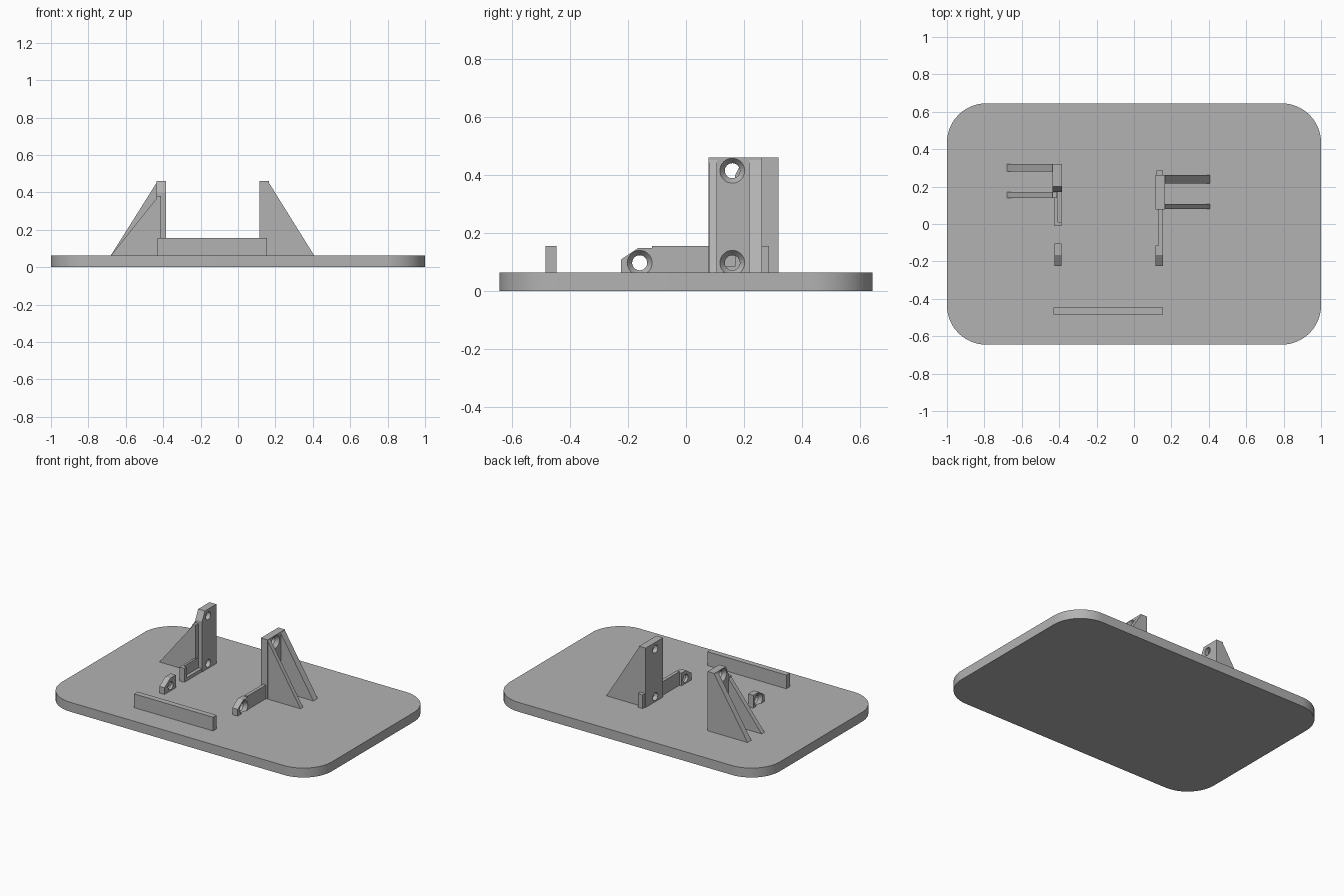
import bpy, bmesh, math
from mathutils import Matrix, Vector

cube = bpy.data.objects.get("Cube")
if cube:
    bpy.data.objects.remove(cube, do_unlink=True)

grey = bpy.data.materials.new("mid grey")
grey.use_nodes = True
colour = (0.45, 0.45, 0.45, 1)
grey.diffuse_color = colour
grey.node_tree.nodes["Principled BSDF"].inputs["Base Color"].default_value = colour

BASE = 0.063      # top of the base plate
FOOT = 0.055      # parts sink slightly into the plate
LOW = 0.155       # height of rails and front strip
TOP = 0.46        # height of the uprights


def prism(name, points, axis, start, end):
    """Extrude a 2D outline along an axis: x takes (y, z), y takes (x, z), z takes (x, y)."""
    place = {"x": lambda a, b: (start, a, b),
             "y": lambda a, b: (a, start, b),
             "z": lambda a, b: (a, b, start)}[axis]
    bm = bmesh.new()
    face = bm.faces.new([bm.verts.new(place(a, b)) for a, b in points])
    out = bmesh.ops.extrude_face_region(bm, geom=[face])
    move = Vector([(end - start) * (axis == k) for k in "xyz"])
    bmesh.ops.translate(bm, vec=move,
                        verts=[v for v in out["geom"] if isinstance(v, bmesh.types.BMVert)])
    bmesh.ops.recalc_face_normals(bm, faces=bm.faces)
    mesh = bpy.data.meshes.new(name)
    bm.to_mesh(mesh)
    bm.free()
    obj = bpy.data.objects.new(name, mesh)
    bpy.context.collection.objects.link(obj)
    mesh.materials.append(grey)
    return obj


def box(name, x0, x1, y0, y1, z1, z0=FOOT):
    return prism(name, [(x0, y0), (x1, y0), (x1, y1), (x0, y1)], "z", z0, z1)


def drill(obj, face_x, side, y, z):
    """Countersunk screw hole through x; the wide mouth is on the outer face."""
    bm = bmesh.new()
    turn = Matrix.Rotation(math.pi / 2 * side, 4, "Y")
    profile = [(-0.1, 0.026), (-0.022, 0.026), (0.0, 0.043), (0.03, 0.043)]
    rings = []
    for depth, radius in profile:
        ring = bmesh.ops.create_circle(bm, segments=32, radius=radius)["verts"]
        bmesh.ops.translate(bm, verts=ring, vec=(0, 0, depth))
        rings.append(ring)
    for low, high in zip(rings, rings[1:]):
        for i in range(32):
            j = (i + 1) % 32
            bm.faces.new((low[i], low[j], high[j], high[i]))
    bm.faces.new(rings[0])
    bm.faces.new(rings[-1])
    bmesh.ops.recalc_face_normals(bm, faces=bm.faces)
    bm.transform(Matrix.Translation((face_x, y, z)) @ turn)
    mesh = bpy.data.meshes.new("hole_cutter")
    bm.to_mesh(mesh)
    bm.free()
    mesh.materials.append(grey)
    cutter = bpy.data.objects.new("hole_cutter", mesh)
    bpy.context.collection.objects.link(cutter)
    cutter.hide_render = True
    cutter.hide_set(True)
    cutter.display_type = "WIRE"
    mod = obj.modifiers.new("screw_hole", "BOOLEAN")
    mod.operation = "DIFFERENCE"
    mod.solver = "EXACT"
    mod.object = cutter
    # bake the cut and drop the helper
    bpy.context.view_layer.objects.active = obj
    bpy.ops.object.modifier_apply(modifier=mod.name)
    bpy.data.objects.remove(cutter, do_unlink=True)


# Base plate with rounded corners
W, D, R = 1.0, 0.645, 0.21
outline = []
for quarter, (sx, sy) in enumerate([(1, 1), (-1, 1), (-1, -1), (1, -1)]):
    for i in range(17):
        a = math.pi / 2 * (quarter + i / 16)
        outline.append((sx * (W - R) + R * math.cos(a), sy * (D - R) + R * math.sin(a)))
plate = prism("base_plate", outline, "z", 0, BASE)
bpy.ops.object.select_all(action="DESELECT")
plate.select_set(True)
bpy.context.view_layer.objects.active = plate
bpy.ops.object.shade_smooth_by_angle(angle=math.radians(30))

# Front strip
box("front_strip", -0.43, 0.155, -0.485, -0.447, LOW)


def gusset(name, wall_x, tip_x, y0, y1, top):
    prism(name, [(wall_x, FOOT), (tip_x, FOOT), (tip_x, BASE), (wall_x, top)], "y", y0, y1)


def end_block(name, x0, x1, back):
    return prism(name, [(-0.225, FOOT), (back, FOOT), (back, 0.148),
                        (-0.165, 0.148), (-0.225, 0.108)], "x", x0, x1)


# Left upright: full wall, two gussets and a long rail
wall = box("left_wall", 0.115, 0.165, 0.078, 0.262, TOP)
for z in (0.415, 0.097):
    drill(wall, 0.165, 1, 0.16, z)
gusset("left_front_gusset", 0.16, 0.407, 0.08, 0.107, TOP)
gusset("left_rear_gusset", 0.16, 0.407, 0.217, 0.262, TOP)
box("left_rail", 0.13, 0.152, -0.118, 0.08, LOW)
box("left_rear_post", 0.12, 0.155, 0.26, 0.287, LOW)
block = end_block("left_end_block", 0.115, 0.155, -0.115)
drill(block, 0.155, 1, -0.16, 0.097)

# Right upright: stepped wall, uneven gussets and a short rail
wall = prism("right_wall", [(0.17, FOOT), (0.32, FOOT), (0.32, TOP),
                            (0.2, TOP), (0.17, 0.4)], "x", -0.435, -0.385)
for z in (0.415, 0.097):
    drill(wall, -0.435, -1, 0.235, z)
box("right_thin_edge", -0.435, -0.412, 0.14, 0.175, 0.38)
gusset("right_front_gusset", -0.43, -0.68, 0.14, 0.17, 0.375)
gusset("right_rear_gusset", -0.43, -0.68, 0.28, 0.32, TOP)
box("right_rail", -0.425, -0.41, -0.012, 0.17, LOW)
box("right_rail_ledge", -0.412, -0.388, -0.012, 0.17, 0.085)
box("right_rail_end", -0.412, -0.388, -0.012, 0.01, LOW)
block = end_block("right_end_block", -0.425, -0.387, -0.105)
drill(block, -0.425, -1, -0.16, 0.097)
